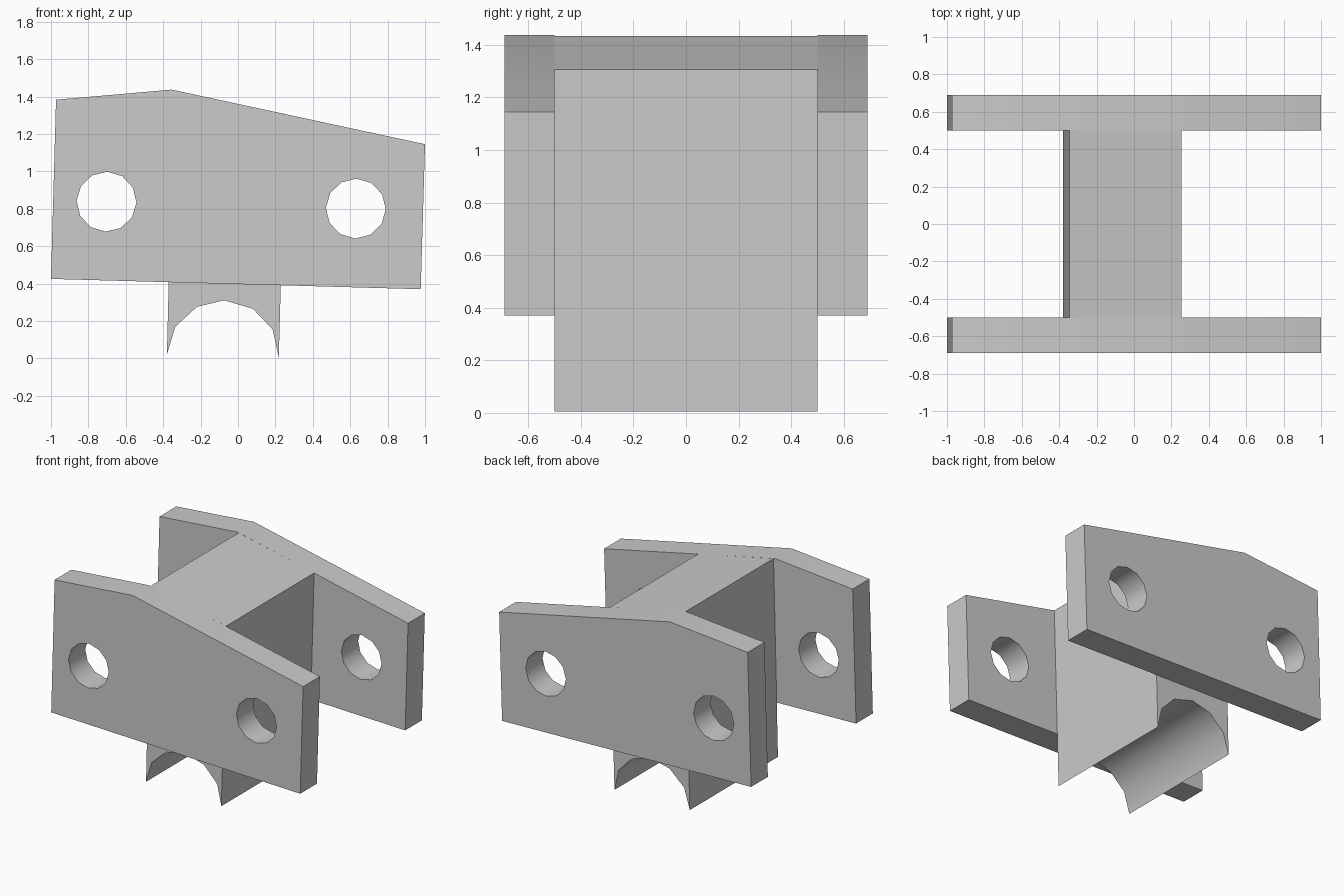
import bpy, bmesh, math
from mathutils import Vector

cube = bpy.data.objects.get("Cube")
if cube:
    bpy.data.objects.remove(cube, do_unlink=True)

grey = bpy.data.materials.new("plain grey")
grey.use_nodes = True
colour = (0.6, 0.6, 0.6, 1)
grey.diffuse_color = colour
grey.node_tree.nodes["Principled BSDF"].inputs["Base Color"].default_value = colour

TILT = math.radians(-1.6)


def ring(cx, cz, radius, sides=12):
    """Polygon hole outline, tilted with the bracket."""
    angles = [TILT + math.tau * i / sides for i in range(sides)]
    return [(cx + radius * math.cos(a), cz + radius * math.sin(a)) for a in angles]


def extruded(name, loops, y0, y1):
    """Fill an outline with optional holes in XZ and extrude it along Y."""
    bm = bmesh.new()
    edges = []
    for loop in loops:
        verts = [bm.verts.new((x, y0, z)) for x, z in loop]
        edges += [bm.edges.new((v, verts[i - 1])) for i, v in enumerate(verts)]
    bmesh.ops.triangle_fill(bm, use_beauty=True, use_dissolve=False,
                            edges=edges, normal=Vector((0, -1, 0)))
    result = bmesh.ops.extrude_face_region(bm, geom=bm.faces[:], use_keep_orig=True)
    moved = [g for g in result["geom"] if isinstance(g, bmesh.types.BMVert)]
    bmesh.ops.translate(bm, verts=moved, vec=(0, y1 - y0, 0))
    bmesh.ops.recalc_face_normals(bm, faces=bm.faces[:])
    mesh = bpy.data.meshes.new(name)
    bm.to_mesh(mesh)
    bm.free()
    mesh.materials.append(grey)
    obj = bpy.data.objects.new(name, mesh)
    bpy.context.collection.objects.link(obj)
    bpy.ops.object.select_all(action="DESELECT")
    obj.select_set(True)
    bpy.context.view_layer.objects.active = obj
    bpy.ops.object.shade_smooth_by_angle(angle=math.radians(40))
    return obj


# Two side plates, each with a pair of pin holes
plate = [(-1, 0.425), (0.977, 0.37), (1, 1.145), (-0.355, 1.437), (-0.973, 1.383)]
holes = [ring(-0.703, 0.838, 0.16), ring(0.63, 0.801, 0.16)]
extruded("front_plate", [plate] + holes, -0.69, -0.5)
extruded("back_plate", [plate] + holes, 0.5, 0.69)

# Central block with an arched saddle cut into its underside
block = [(-0.38, 0.02), (-0.335, 0.17), (-0.22, 0.275), (-0.075, 0.311),
         (0.08, 0.265), (0.185, 0.155), (0.218, 0.005),
         (0.254, 1.306), (-0.343, 1.434), (-0.355, 1.437)]
block[-1] = (-0.345, 1.434)
block.pop(-2)
extruded("central_block", [block], -0.5, 0.5)
